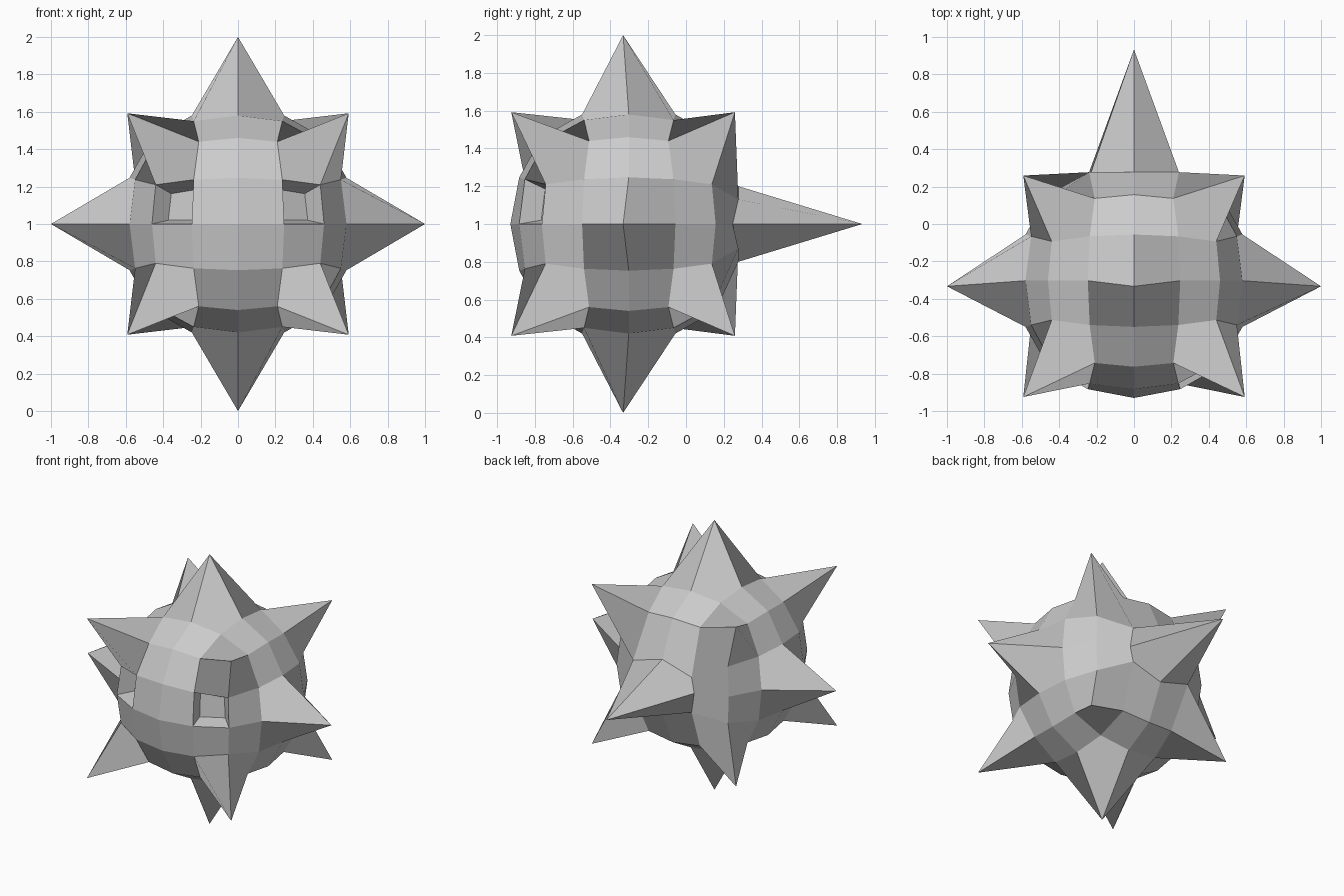
import bpy
import bmesh
from mathutils import Vector

default = bpy.data.objects.get("Cube")
if default:
    bpy.data.objects.remove(default, do_unlink=True)

# One plain grey for the whole body
grey = bpy.data.materials.new("stone_grey")
grey.use_nodes = True
color = (0.6, 0.6, 0.6, 1.0)
grey.diffuse_color = color
grey.node_tree.nodes["Principled BSDF"].inputs["Base Color"].default_value = color

BALL_CENTRE = Vector((0, -0.303, 1))
SPIKE_CENTRE = Vector((0, -0.333, 1))
SPIKE = 1.0
BACK_SPIKE = 1.266
CORNER = 0.592

# Rounded positions for each kind of grid point: grid level -> distance
ROUNDING = {
    (0, 0, 1): {1: 0.627},
    (0, 0.5, 1): {1: 0.58, 0.5: 0.247},
    (0.5, 0.5, 1): {1: 0.55, 0.5: 0.237},
    (0, 1, 1): {1: 0.46},
    (0.5, 1, 1): {1: 0.44, 0.5: 0.21},
}


def place(g):
    """Move a cube grid point to its place on the ball or to a spike tip."""
    kind = tuple(sorted(abs(c) for c in g))
    if kind == (1, 1, 1):
        return SPIKE_CENTRE + g * CORNER
    if kind == (0, 0, 1) and g.y != -1:
        return SPIKE_CENTRE + g * (BACK_SPIKE if g.y == 1 else SPIKE)
    # Flattened base of the long back spike
    if g.y == 1 and max(abs(g.x), abs(g.z)) == 0.5:
        height = 0.13 if g.x else 0.2
        depth = 0.58 if g.z else 0.55
        return BALL_CENTRE + Vector((g.x * 0.48, depth, g.z * 2 * height))
    sizes = ROUNDING[kind]
    return BALL_CENTRE + Vector([
        (1 if c > 0 else -1) * sizes[abs(c)] if c else 0 for c in g])


# Gridded cube shaped into the spiked ball
bm = bmesh.new()
bmesh.ops.create_cube(bm, size=2)
bmesh.ops.subdivide_edges(bm, edges=bm.edges[:], cuts=3, use_grid_fill=True)
for v in bm.verts:
    v.co = Vector([round(c * 2) / 2 for c in v.co])


def is_eye(face):
    c = face.calc_center_median()
    return c.y < -0.99 and abs(c.x) > 0.6 and 0 < c.z < 0.5


eyes = [f for f in bm.faces if is_eye(f)]
for v in bm.verts:
    v.co = place(v.co.copy())
bmesh.ops.recalc_face_normals(bm, faces=bm.faces[:])

# Sunken eye sockets
bmesh.ops.inset_individual(bm, faces=eyes, thickness=0.05, depth=-0.11)

mesh = bpy.data.meshes.new("spiked_ball")
bm.to_mesh(mesh)
bm.free()
mesh.materials.append(grey)
body = bpy.data.objects.new("spiked_ball", mesh)
bpy.context.collection.objects.link(body)
